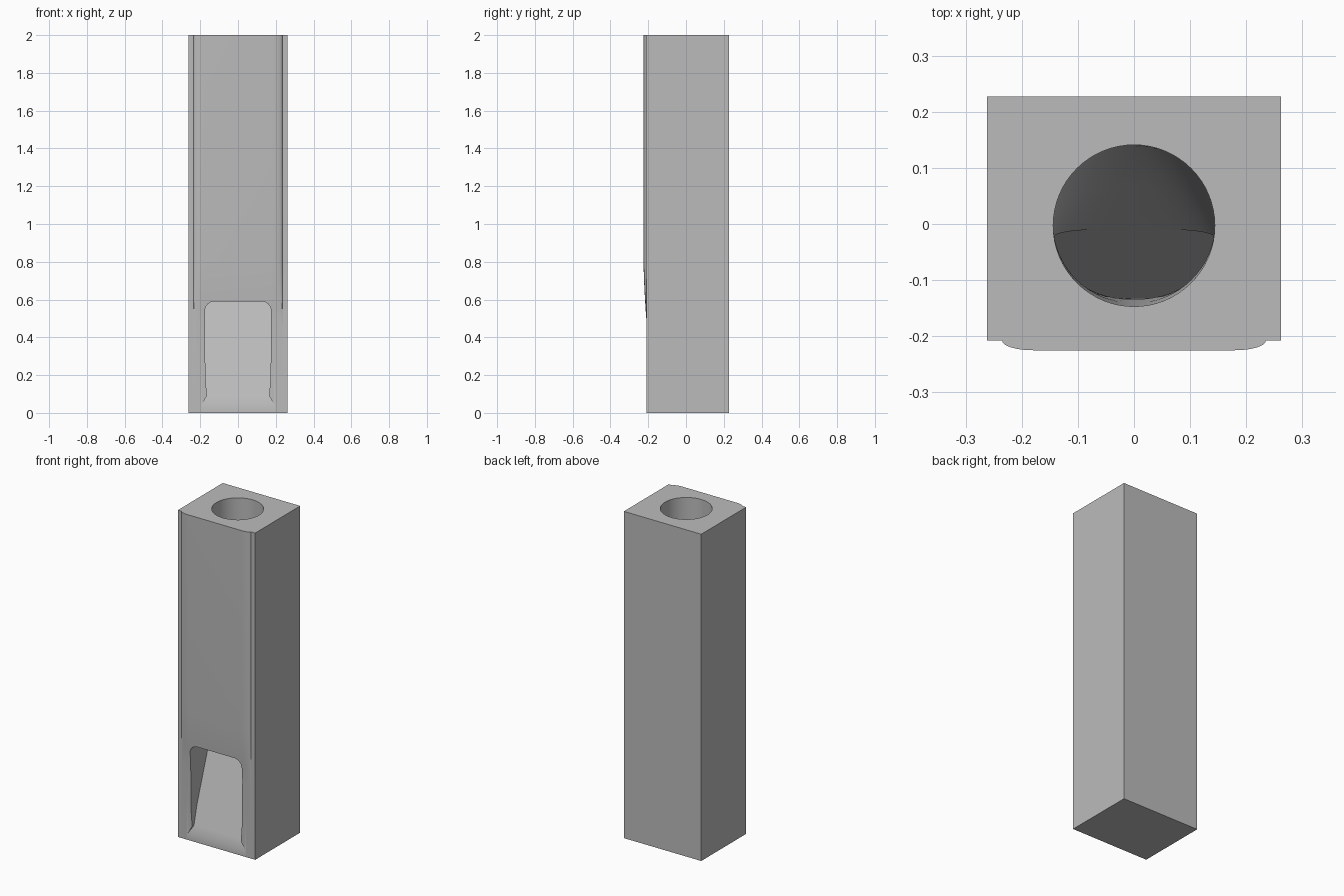
import bpy, bmesh
from math import cos, sin, pi, copysign

cube = bpy.data.objects.get("Cube")
if cube:
    bpy.data.objects.remove(cube)

grey = bpy.data.materials.new("plain grey")
grey.use_nodes = True
grey.diffuse_color = (0.5, 0.5, 0.5, 1)
grey.node_tree.nodes["Principled BSDF"].inputs["Base Color"].default_value = (0.5, 0.5, 0.5, 1)


def loft(name, rings):
    """Closed solid through rings that share one point count."""
    bm = bmesh.new()
    loops = [[bm.verts.new(p) for p in ring] for ring in rings]
    n = len(loops[0])
    for a, b in zip(loops, loops[1:]):
        for i in range(n):
            j = (i + 1) % n
            bm.faces.new((a[i], a[j], b[j], b[i]))
    bm.faces.new(loops[0][::-1])
    bm.faces.new(loops[-1])
    bmesh.ops.recalc_face_normals(bm, faces=bm.faces)
    mesh = bpy.data.meshes.new(name)
    bm.to_mesh(mesh)
    bm.free()
    obj = bpy.data.objects.new(name, mesh)
    bpy.context.collection.objects.link(obj)
    mesh.materials.append(grey)
    return obj


def mirrored(half):
    return half + [(-x, v) for x, v in reversed(half)]


def ramp(z):
    return -0.222 + 0.36 * z


# Square tower whose raised front panel fades out towards the opening
def body_ring(z, depth):
    half = [(0.262, 0.227), (0.262, -0.208), (0.235, -0.208)]
    for k in range(1, 9):
        a = k / 8 * pi / 2
        half.append((0.235 - 0.055 * (1 - cos(a)), -0.208 - depth * sin(a)))
    return [(x, y, z) for x, y in mirrored(half)]


tower = loft("tower", [body_ring(z, d) for z, d in
                       ((0, 0), (0.47, 0), (0.55, 0.006), (0.65, 0.012), (0.78, 0.017), (2, 0.017))])


# Vertical shaft: round at the top, squarer and shallower where it meets the ramp
def shaft_ring(z, width, front, back, power):
    ring = []
    for k in range(64):
        c, s = cos(k * pi / 32), sin(k * pi / 32)
        x = width * copysign(abs(c) ** (2 / power), c)
        y = (front + back) / 2 + (back - front) / 2 * copysign(abs(s) ** (2 / power), s)
        ring.append((x, y, z))
    return ring


shaft = loft("shaft_cutter", [
    shaft_ring(2.1, 0.144, -0.147, 0.141, 2),
    shaft_ring(2.0, 0.144, -0.147, 0.141, 2),
    shaft_ring(1.5, 0.144, -0.141, 0.141, 2),
    shaft_ring(1.0, 0.147, -0.134, 0.137, 2.2),
    shaft_ring(0.8, 0.156, -0.132, ramp(0.8), 2.8),
    shaft_ring(0.6, 0.168, -0.132, ramp(0.6), 4),
    shaft_ring(0.35, 0.17, -0.132, ramp(0.35), 6)])

# Front opening with rounded upper corners and a sloping floor
half = [(0.2, 0.03), (0.165, 0.09), (0.173, 0.2)]
for k in range(9):
    a = k / 8 * pi / 2
    half.append((0.125 + 0.05 * cos(a), 0.54 + 0.05 * sin(a)))
outline = mirrored(half)
opening = loft("opening_cutter", [[(x, -0.3, z) for x, z in outline],
                                  [(x, ramp(z), z) for x, z in outline]])

# Cut both hollows, then keep the cutters hidden
for cutter in (shaft, opening):
    mod = tower.modifiers.new(cutter.name, "BOOLEAN")
    mod.operation = "DIFFERENCE"
    mod.solver = "EXACT"
    mod.object = cutter
    bpy.context.view_layer.objects.active = tower
    bpy.ops.object.modifier_apply(modifier=mod.name)
    cutter.hide_render = True
    cutter.hide_viewport = True

bpy.ops.object.select_all(action="DESELECT")
tower.select_set(True)
bpy.context.view_layer.objects.active = tower
bpy.ops.object.shade_smooth_by_angle(angle=0.5)
